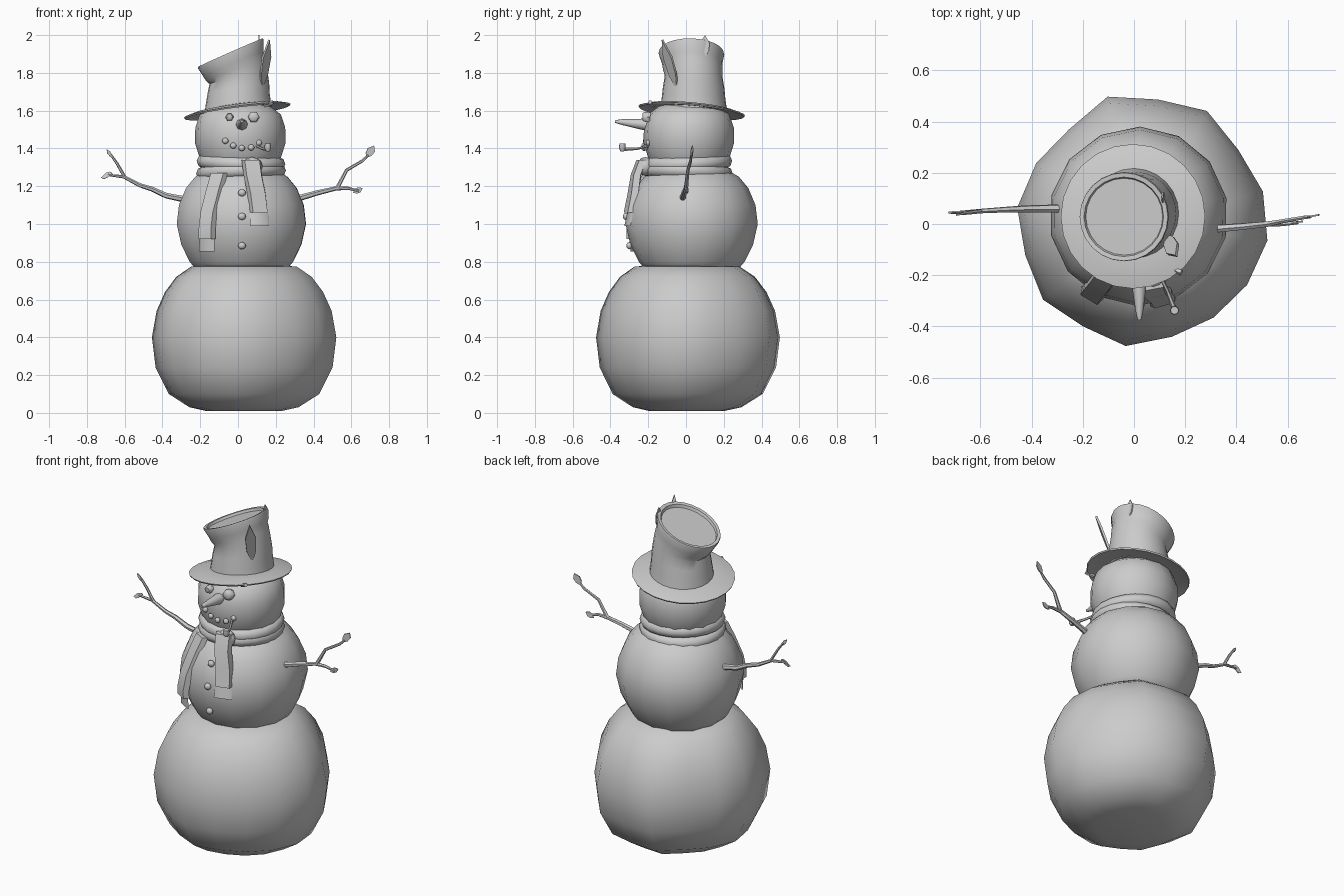
import bpy, bmesh, math
from mathutils import Vector

if "Cube" in bpy.data.objects:
    bpy.data.objects.remove(bpy.data.objects["Cube"])

GREY = (0.6, 0.6, 0.6, 1)
grey = bpy.data.materials.new("plain grey")
grey.use_nodes = True
grey.diffuse_color = GREY
grey.node_tree.nodes["Principled BSDF"].inputs["Base Color"].default_value = GREY


def finish(obj, name, angle=50):
    obj.name = name
    obj.data.materials.append(grey)
    bpy.ops.object.select_all(action="DESELECT")
    obj.select_set(True)
    bpy.context.view_layer.objects.active = obj
    bpy.ops.object.shade_smooth_by_angle(angle=math.radians(angle))
    return obj


def skin(name, rings, angle=50):
    """Join equal-length point rings into a closed skin."""
    bm = bmesh.new()
    loops = [[bm.verts.new(p) for p in ring] for ring in rings]
    n = len(loops[0])
    for a, b in zip(loops, loops[1:]):
        for i in range(n):
            j = (i + 1) % n
            bm.faces.new((a[i], a[j], b[j], b[i]))
    bm.faces.new(loops[0][::-1])
    bm.faces.new(loops[-1])
    bmesh.ops.recalc_face_normals(bm, faces=bm.faces)
    mesh = bpy.data.meshes.new(name)
    bm.to_mesh(mesh)
    bm.free()
    obj = bpy.data.objects.new(name, mesh)
    bpy.context.collection.objects.link(obj)
    return finish(obj, name, angle)


def disc(r, z, cx, cy, sx=0, sy=0, n=24, turn=0, lumps=(1,)):
    """Ring around the z axis, tilted by the slopes sx and sy."""
    ring = []
    for i in range(n):
        a = math.radians(turn) + math.tau * i / n
        k = r * lumps[i % len(lumps)]
        dx, dy = k * math.cos(a), k * math.sin(a)
        ring.append((cx + dx, cy + dy, z + sx * dx + sy * dy))
    return ring


def tube(name, path, radii, n=8):
    pts = [Vector(p) for p in path]
    rings = []
    for i, (p, r) in enumerate(zip(pts, radii)):
        d = (pts[min(i + 1, len(pts) - 1)] - pts[max(i - 1, 0)]).normalized()
        u = d.cross((0.1, 1, 0.2) if abs(d.y) < 0.8 else (0, 0, 1)).normalized()
        v = d.cross(u)
        rings.append([p + r * (u * math.cos(math.tau * k / n) + v * math.sin(math.tau * k / n))
                      for k in range(n)])
    return skin(name, rings)


def strip(name, path, width, thick):
    """Flat cloth band that faces away from the body axis."""
    rings = []
    for p in path:
        p = Vector(p)
        out = Vector((p.x - 0.02, p.y - 0.03, 0)).normalized()
        side = Vector((-out.y, out.x, 0)) * width / 2
        o = out * thick / 2
        rings.append([p - side - o * 0.4, p - side * 0.8 + o, p + side * 0.8 + o,
                      p + side - o * 0.4, p - o])
    return skin(name, rings)


def leaf(name, base, tip, side, width, thick=0.006):
    """Pointed flat plate, widest near the middle."""
    base, tip, side = Vector(base), Vector(tip), Vector(side).normalized()
    t = (tip - base).cross(side).normalized() * thick / 2
    outline = [base]
    outline += [base.lerp(tip, f) + side * width * w for f, w in ((.3, .42), (.65, .5))]
    outline += [tip]
    outline += [base.lerp(tip, f) - side * width * w for f, w in ((.65, .5), (.3, .42))]
    return skin(name, [[p - t for p in outline], [p + t for p in outline]], 20)


def pebble(name, loc, size):
    bpy.ops.mesh.primitive_uv_sphere_add(segments=8, ring_count=6, radius=1, location=loc)
    obj = bpy.context.object
    obj.scale = size
    bpy.ops.object.transform_apply(location=False, rotation=False)
    return finish(obj, name, 70)


# Snow balls: radius and height of each ring
lumps = [1, .97, 1.04, 1, 1.05, .95, .97, 1, .96, .99, .94, .98, .93, .94, .97, 1.01]
bottom = [(.2, .01), (.29, .03), (.4, .1), (.47, .24), (.49, .4), (.465, .54),
          (.42, .64), (.36, .72), (.28, .775), (.1, .785)]
skin("bottom_ball", [disc(r, z, .03, 0, n=16, turn=15, lumps=lumps) for r, z in bottom], 70)
middle = [(.23, .74), (.28, .8), (.325, .89), (.35, 1), (.338, 1.1), (.3, 1.19),
          (.25, 1.25), (.15, 1.31)]
skin("middle_ball", [disc(r, z, .018, .03, n=14, turn=12) for r, z in middle], 70)
head = [(.17, 1.27), (.215, 1.35), (.24, 1.43), (.238, 1.51), (.215, 1.58), (.15, 1.63)]
skin("head", [disc(r, z, .012, .015, n=16) for r, z in head], 70)

# Hat: drooping brim, slouched crown with a sunken tilted top
brim = [(.15, 1.605), (.23, 1.602), (.278, 1.592), (.282, 1.6), (.23, 1.615), (.15, 1.625)]
skin("hat_brim", [disc(r, z, -.004, .03, .13, -.09) for r, z in brim], 60)
crown = [(.178, 1.6, .0, .1), (.168, 1.67, 0, .12), (.163, 1.72, .002, .17),
         (.153, 1.78, .002, .25), (.158, 1.815, -.012, .36), (.16, 1.85, -.025, .42),
         (.174, 1.9, -.038, .44), (.172, 1.907, -.04, .44), (.155, 1.905, -.04, .44),
         (.15, 1.89, -.038, .44)]
skin("hat_crown", [disc(r, z, x, .04 + x * .3, s, -.02) for r, z, x, s in crown], 45)
leaf("hat_leaf", (.125, -.045, 1.71), (.165, -.125, 1.975), (.7, .7, .1), .06, .012)
leaf("hat_back_leaf", (.12, .1, 1.88), (.11, .1, 2), (0, 1, 0), .05)
tube("hat_twig", [(.14, -.17, 1.625), (.185, -.19, 1.645)], [.009, .012], 5)

# Face
tube("carrot_nose", [(.02, -.19, 1.525), (.02, -.25, 1.53), (.021, -.34, 1.54), (.021, -.375, 1.543)],
     [.034, .027, .015, .007])
for side, x, r in (("right", -.045, .022), ("left", .083, .03)):
    tube(side + "_eye", [(x, -.19, 1.565), (x, -.222, 1.568), (x, -.23, 1.568)], [r, r, r * .7], 6)
for i, (x, z) in enumerate([(-.067, 1.44), (-.025, 1.415), (.02, 1.402), (.07, 1.405), (.11, 1.43)]):
    pebble(f"mouth_stone_{i + 1}", (x, -.224 + x * x * 2, z), (.017, .013, .016))
tube("pipe_stem", [(.095, -.19, 1.415), (.13, -.26, 1.398), (.157, -.33, 1.395)], [.007, .007, .01], 6)
tube("pipe_bowl", [(.158, -.337, 1.385), (.158, -.337, 1.4), (.158, -.337, 1.425)], [.01, .018, .016])

# Coat buttons
for i, (y, z) in enumerate([(-.285, 1.165), (-.318, 1.04), (-.3, .885)]):
    pebble(f"button_{i + 1}", (.021, y, z), (.021, .016, .019))

# Scarf: two rolls around the neck, a knot and two hanging ends
for name, z, major, tilt in (("upper", 1.325, .197, .04), ("lower", 1.275, .2, -.04)):
    bpy.ops.mesh.primitive_torus_add(major_segments=20, minor_segments=8, major_radius=major,
                                     minor_radius=.038, location=(.016, .01, z),
                                     rotation=(tilt, tilt, 0))
    finish(bpy.context.object, "scarf_roll_" + name, 70)
pebble("scarf_knot", (.075, -.215, 1.305), (.055, .045, .05))
right_end = [(-.1, -.19, 1.27), (-.125, -.225, 1.18), (-.155, -.262, 1.06), (-.165, -.277, .97),
             (-.165, -.275, .92)]
strip("scarf_right_end", right_end, .095, .045)
strip("scarf_right_fringe", [right_end[-1], (-.167, -.268, .855)], .095, .01)
left_end = [(.07, -.23, 1.34), (.08, -.26, 1.26), (.1, -.275, 1.16), (.112, -.295, 1.06)]
strip("scarf_left_end", left_end, .1, .05)
strip("scarf_left_fringe", [left_end[-1], (.115, -.31, .99)], .105, .01)

# Stick arms with forked twigs and leaves
tube("left_arm", [(.3, -.02, 1.13), (.42, -.01, 1.165), (.525, 0, 1.19), (.575, .01, 1.285),
                  (.66, .025, 1.335), (.69, .028, 1.365)], [.017, .014, .012, .009, .008, .006], 6)
tube("left_twig", [(.51, 0, 1.187), (.58, 0, 1.19), (.64, .005, 1.175)], [.011, .009, .006], 6)
leaf("left_top_leaf", (.68, .028, 1.35), (.72, .035, 1.415), (1, .2, -.5), .042)
leaf("left_low_leaf", (.61, .005, 1.165), (.66, .01, 1.19), (.5, .1, -1), .03)
tube("right_arm", [(-.28, .06, 1.13), (-.38, .06, 1.15), (-.455, .058, 1.185), (-.52, .055, 1.205),
                   (-.605, .05, 1.25), (-.69, .045, 1.26)], [.017, .015, .013, .011, .009, .006], 6)
tube("right_twig", [(-.6, .05, 1.25), (-.64, .045, 1.32), (-.675, .04, 1.37)], [.009, .008, .006], 6)
leaf("right_low_leaf", (-.665, .045, 1.27), (-.725, .045, 1.245), (.3, .2, 1), .035)
leaf("right_top_leaf", (-.665, .04, 1.35), (-.695, .035, 1.395), (1, .2, .5), .018)
